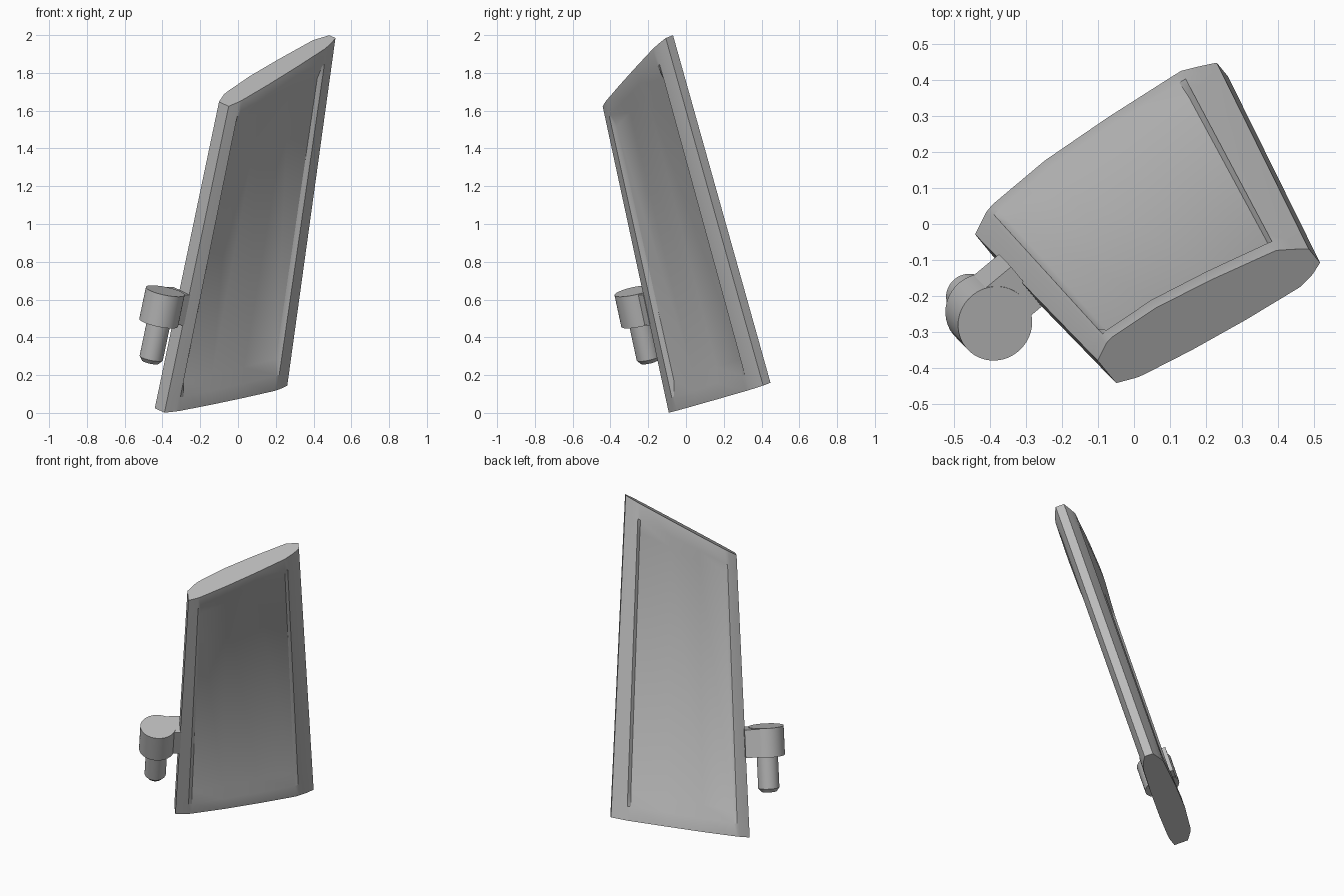
import bpy, bmesh, math
from mathutils import Vector, Matrix

cube = bpy.data.objects.get("Cube")
if cube:
    bpy.data.objects.remove(cube, do_unlink=True)

grey = bpy.data.materials.new("plain grey")
grey.use_nodes = True
COLOUR = (0.5, 0.5, 0.5, 1)
grey.diffuse_color = COLOUR
grey.node_tree.nodes["Principled BSDF"].inputs["Base Color"].default_value = COLOUR


def finish(name, bm):
    """Turn a bmesh into a shaded, coloured object."""
    bmesh.ops.recalc_face_normals(bm, faces=bm.faces)
    mesh = bpy.data.meshes.new(name)
    bm.to_mesh(mesh)
    bm.free()
    mesh.materials.append(grey)
    obj = bpy.data.objects.new(name, mesh)
    bpy.context.collection.objects.link(obj)
    bpy.ops.object.select_all(action='DESELECT')
    obj.select_set(True)
    bpy.context.view_layer.objects.active = obj
    bpy.ops.object.shade_smooth_by_angle(angle=math.radians(30))
    return obj


# Centre-plane corners of the leaning blade
low_left = Vector((-0.415, -0.06, 0.013))
low_right = Vector((0.245, 0.428, 0.152))
top_right = Vector((0.50, -0.088, 1.992))
top_left = Vector((-0.075, -0.41, 1.635))
span = (top_left - low_left).normalized()
back = span.cross(low_right - low_left).normalized()
chord = back.cross(span).normalized()
if chord.dot(low_right - low_left) < 0:
    chord = -chord

# Blade section: (chord position, back thickness, front thickness, recessed)
section = [
    (0.0, 0.042, 0.042, 0), (0.075, 0.074, 0.056, 0), (0.09, 0.078, 0.058, 0),
    (0.115, 0.082, 0.060, 1), (0.34, 0.094, 0.066, 1), (0.60, 0.086, 0.066, 1),
    (0.865, 0.070, 0.060, 1), (0.89, 0.068, 0.056, 0), (0.945, 0.048, 0.045, 0),
    (1.0, 0.026, 0.026, 0)]
stations = [(0, 0), (0.045, 0), (0.09, 1), (0.91, 1), (0.95, 0), (1, 0)]
DEPTH = 0.025


# Blade: lofted section with a sunken panel on both faces
def blade():
    bm = bmesh.new()
    rings = []
    for t, sunk in stations:
        left = low_left.lerp(top_left, t)
        right = low_right.lerp(top_right, t)
        backs, fronts = [], []
        for u, b, f, inner in section:
            p = left.lerp(right, u)
            dent = DEPTH * sunk * inner
            backs.append(bm.verts.new(p + back * (b - dent)))
            fronts.append(bm.verts.new(p - back * (f - dent)))
        rings.append(backs + fronts[::-1])
    for lower, upper in zip(rings, rings[1:]):
        for i in range(len(lower)):
            j = (i + 1) % len(lower)
            bm.faces.new((lower[i], lower[j], upper[j], upper[i]))
    bm.faces.new(rings[0])
    bm.faces.new(rings[-1])
    return finish("blade", bm)


# Local frame of the hinge: chord, back and span axes, origin at the top
hinge_top = Vector((-0.385, -0.276, 0.645))
axes = Matrix((chord, back, span)).transposed()
if axes.determinant() < 0:
    axes = Matrix((chord, -back, span)).transposed()
frame = Matrix.Translation(hinge_top) @ axes.to_4x4()


def turned(name, profile, sides=40):
    """Solid of revolution from (radius, height) pairs."""
    bm = bmesh.new()
    rings = []
    for r, z in profile:
        rings.append([bm.verts.new(frame @ Vector((
            r * math.cos(math.tau * i / sides),
            r * math.sin(math.tau * i / sides), z))) for i in range(sides)])
    for a, b in zip(rings, rings[1:]):
        for i in range(sides):
            j = (i + 1) % sides
            bm.faces.new((a[i], a[j], b[j], b[i]))
    bm.faces.new(rings[0])
    bm.faces.new(rings[-1])
    return finish(name, bm)


# Arm joining the hinge to the blade edge
def arm():
    bm = bmesh.new()
    bmesh.ops.create_cube(bm, size=1)
    size = Vector((0.105, 0.145, 0.168))
    middle = hinge_top + chord * 0.082 + back * 0.023 - span * 0.0875
    for v in bm.verts:
        x, y, z = (a * s for a, s in zip(v.co, size))
        v.co = middle + chord * x + back * y + span * z
    return finish("hinge_arm", bm)


blade()
turned("hinge_barrel", [(0.105, 0), (0.105, -0.175)])
turned("hinge_pin", [(0.063, -0.17), (0.063, -0.37), (0.046, -0.392)])
arm()
